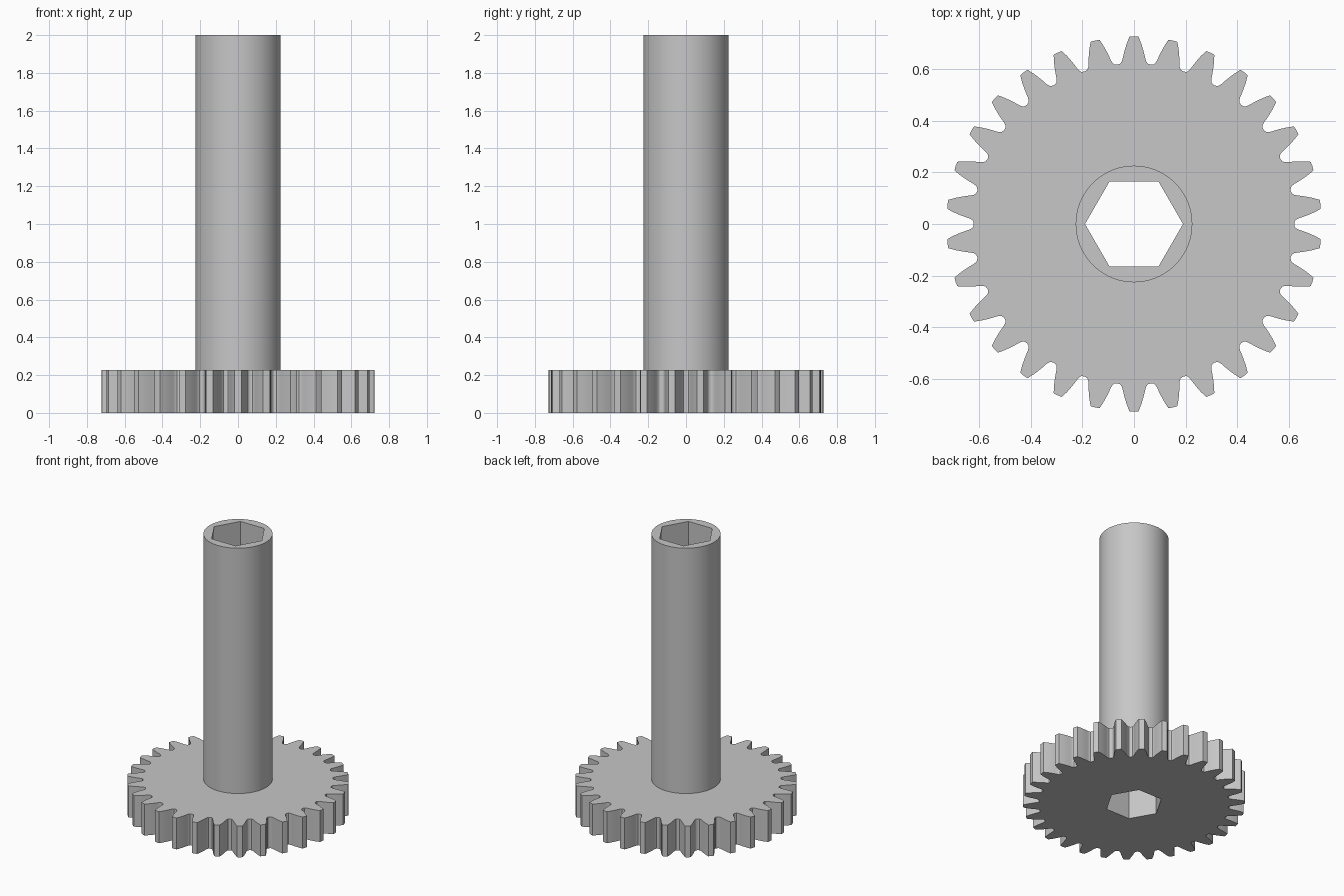
import bpy, bmesh, math

if "Cube" in bpy.data.objects:
    bpy.data.objects.remove(bpy.data.objects["Cube"], do_unlink=True)

TEETH = 30
GEAR_HEIGHT, TOTAL_HEIGHT = 0.227, 2.0
SHAFT_RADIUS, BORE_RADIUS = 0.226, 0.19

# Half of one tooth: angle from the tooth centre in degrees, radius
HALF_TOOTH = [(1.4, 0.726), (2.3, 0.70), (3.05, 0.675), (3.6, 0.655),
              (4.0, 0.64), (4.35, 0.631), (4.9, 0.624), (6.0, 0.621)]


def polar(degrees, radius):
    a = math.radians(degrees)
    return radius * math.cos(a), radius * math.sin(a)


def circle(count, radius):
    return [polar(360 * i / count, radius) for i in range(count)]


def gear_outline():
    mirrored = [(-a, r) for a, r in reversed(HALF_TOOTH[:-1])]
    tooth = mirrored + [(0, 0.727)] + HALF_TOOTH
    return [polar(90 + 360 * i / TEETH + a, r)
            for i in range(TEETH) for a, r in tooth]


bm = bmesh.new()


def add_loop(points, z):
    verts = [bm.verts.new((x, y, z)) for x, y in points]
    edges = [bm.edges.new((v, verts[i - 1])) for i, v in enumerate(verts)]
    return verts, edges


def add_wall(points, z0, z1):
    """Upright wall along a closed outline; returns its bottom and top edges."""
    low, low_edges = add_loop(points, z0)
    high, high_edges = add_loop(points, z1)
    for i in range(len(points)):
        bm.faces.new((low[i - 1], low[i], high[i], high[i - 1]))
    return low_edges, high_edges


def add_ring(outer, inner):
    """Flat face between two outlines."""
    bmesh.ops.triangle_fill(bm, use_beauty=True, edges=outer + inner,
                            normal=(0, 0, 1))


# Toothed rim, round shaft and hexagonal through bore
rim_low, rim_high = add_wall(gear_outline(), 0, GEAR_HEIGHT)
shaft_low, shaft_high = add_wall(circle(96, SHAFT_RADIUS), GEAR_HEIGHT, TOTAL_HEIGHT)
bore_low, bore_high = add_wall(circle(6, BORE_RADIUS), 0, TOTAL_HEIGHT)

# Underside, gear top and shaft end
add_ring(rim_low, bore_low)
add_ring(rim_high, shaft_low)
add_ring(shaft_high, bore_high)
bmesh.ops.recalc_face_normals(bm, faces=bm.faces[:])

mesh = bpy.data.meshes.new("gear_with_hollow_shaft")
bm.to_mesh(mesh)
bm.free()
gear = bpy.data.objects.new("gear_with_hollow_shaft", mesh)
bpy.context.collection.objects.link(gear)

# Plain grey finish
grey = bpy.data.materials.new("light_grey")
grey.use_nodes = True
colour = (0.57, 0.57, 0.57, 1)
grey.diffuse_color = colour
grey.node_tree.nodes["Principled BSDF"].inputs["Base Color"].default_value = colour
mesh.materials.append(grey)

bpy.ops.object.select_all(action="DESELECT")
gear.select_set(True)
bpy.context.view_layer.objects.active = gear
bpy.ops.object.shade_smooth_by_angle(angle=math.radians(25))
